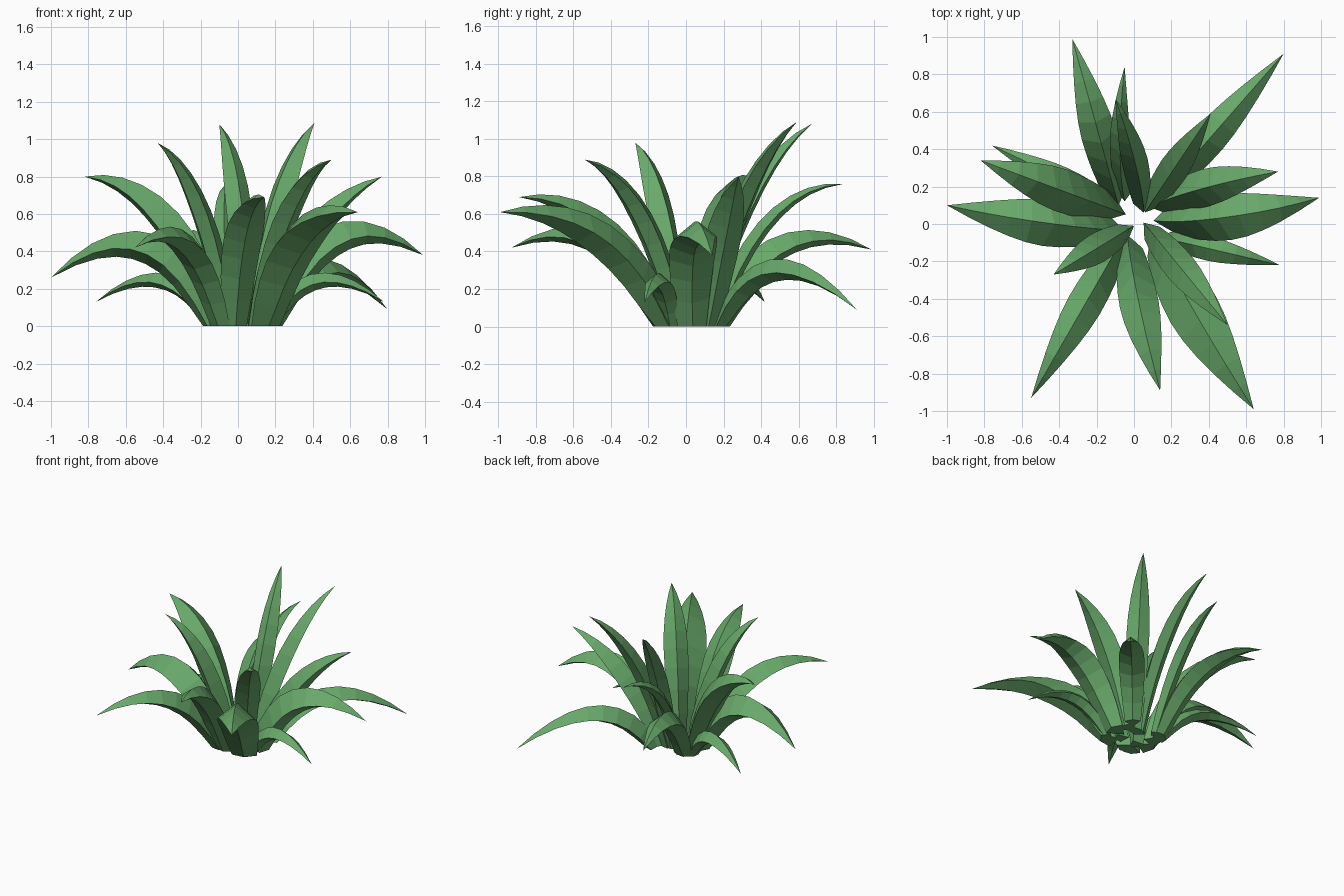
import bpy, bmesh
from mathutils import Vector

cube = bpy.data.objects.get("Cube")
if cube:
    bpy.data.objects.remove(cube, do_unlink=True)

green = bpy.data.materials.new("leaf_green")
green.use_nodes = True
color = (0.14, 0.40, 0.145, 1)
green.diffuse_color = color
green.node_tree.nodes["Principled BSDF"].inputs["Base Color"].default_value = color

SEGMENTS = 9
REACH = 0.35  # how far along the leaf the bend sits


def width_at(t):
    """Leaf outline: fairly broad foot, widest near the middle, pointed tip."""
    if t < 0.45:
        return 0.62 + 0.38 * (1 - (1 - t / 0.45) ** 2)
    return 1 - ((t - 0.45) / 0.55) ** 1.7


def make_leaf(name, foot, tip, bend, width, sway=0.0):
    """Arched solid blade with a steep ridge above and a keel below."""
    a, c = Vector((*foot, 0)), Vector(tip)
    flat = Vector((c.x - a.x, c.y - a.y, 0)).normalized()
    side = Vector((-flat.y, flat.x, 0))
    b = a.lerp(c, REACH) + side * sway
    b.z = bend
    bm = bmesh.new()
    rings = []
    for i in range(SEGMENTS):
        t = i / SEGMENTS
        p = a * (1 - t) ** 2 + b * 2 * t * (1 - t) + c * t * t
        tangent = ((b - a) * (1 - t) + (c - b) * t).normalized()
        s = (side - tangent * side.dot(tangent)).normalized()
        n = tangent.cross(s)
        w = width * width_at(t) / 2
        # The ridge thickens towards the foot
        ridge = 0.5 + 0.7 * (1 - t) ** 2
        edge = p - n * w * 0.2
        ring = [edge + s * w, p + n * w * ridge, edge - s * w, p - n * w * 0.65]
        if i == 0:
            for v in ring:
                v.z = 0
        rings.append([bm.verts.new(v) for v in ring])
    end = bm.verts.new(c)
    bm.faces.new(rings[0])
    for lower, upper in zip(rings, rings[1:]):
        for k in range(4):
            m = (k + 1) % 4
            bm.faces.new((lower[k], lower[m], upper[m], upper[k]))
    for k in range(4):
        bm.faces.new((rings[-1][k], rings[-1][(k + 1) % 4], end))
    bmesh.ops.recalc_face_normals(bm, faces=bm.faces)
    mesh = bpy.data.meshes.new(name)
    bm.to_mesh(mesh)
    bm.free()
    mesh.materials.append(green)
    bpy.context.collection.objects.link(bpy.data.objects.new(name, mesh))


# Low outer leaves: foot, tip, bend height, width, sideways sway
make_leaf("back_right_low_leaf", (-.10, .16), (-.33, .99, .41), .65, .19)
make_leaf("back_left_low_leaf", (.17, .19), (.80, .91, .09), .56, .18)
make_leaf("right_low_leaf", (-.15, .13), (-.76, .42, .13), .42, .13)
make_leaf("right_wide_leaf", (-.14, -.02), (-1, .10, .26), .72, .25, .04)
make_leaf("front_right_low_leaf", (-.09, -.13), (-.55, -.93, .42), .68, .19)
make_leaf("left_low_leaf", (.18, -.08), (.78, -.22, .13), .42, .13)
make_leaf("left_wide_leaf", (.19, .03), (.99, .14, .38), .75, .25, -.07)

# Middle leaves
make_leaf("back_mid_leaf", (-.05, .16), (-.05, .84, .76), .76, .11, .05)
make_leaf("right_mid_leaf", (-.12, .08), (-.82, .34, .80), .80, .23)
make_leaf("front_mid_leaf", (-.02, -.13), (.14, -.89, .69), .72, .21, -.03)
make_leaf("front_left_wide_leaf", (.14, -.12), (.64, -.99, .61), .68, .28, -.03)
make_leaf("left_mid_leaf", (.15, .11), (.77, .28, .80), .64, .20, .04)

# Tall inner leaves
make_leaf("back_tall_leaf", (.04, .11), (-.10, .67, 1.08), .86, .14, -.04)
make_leaf("back_left_tall_leaf", (.09, .11), (.41, .59, 1.09), .85, .16)
make_leaf("front_right_tall_leaf", (-.05, -.04), (-.43, -.27, .98), .82, .16)
make_leaf("front_left_tall_leaf", (.09, -.04), (.50, -.54, .89), .80, .17)
